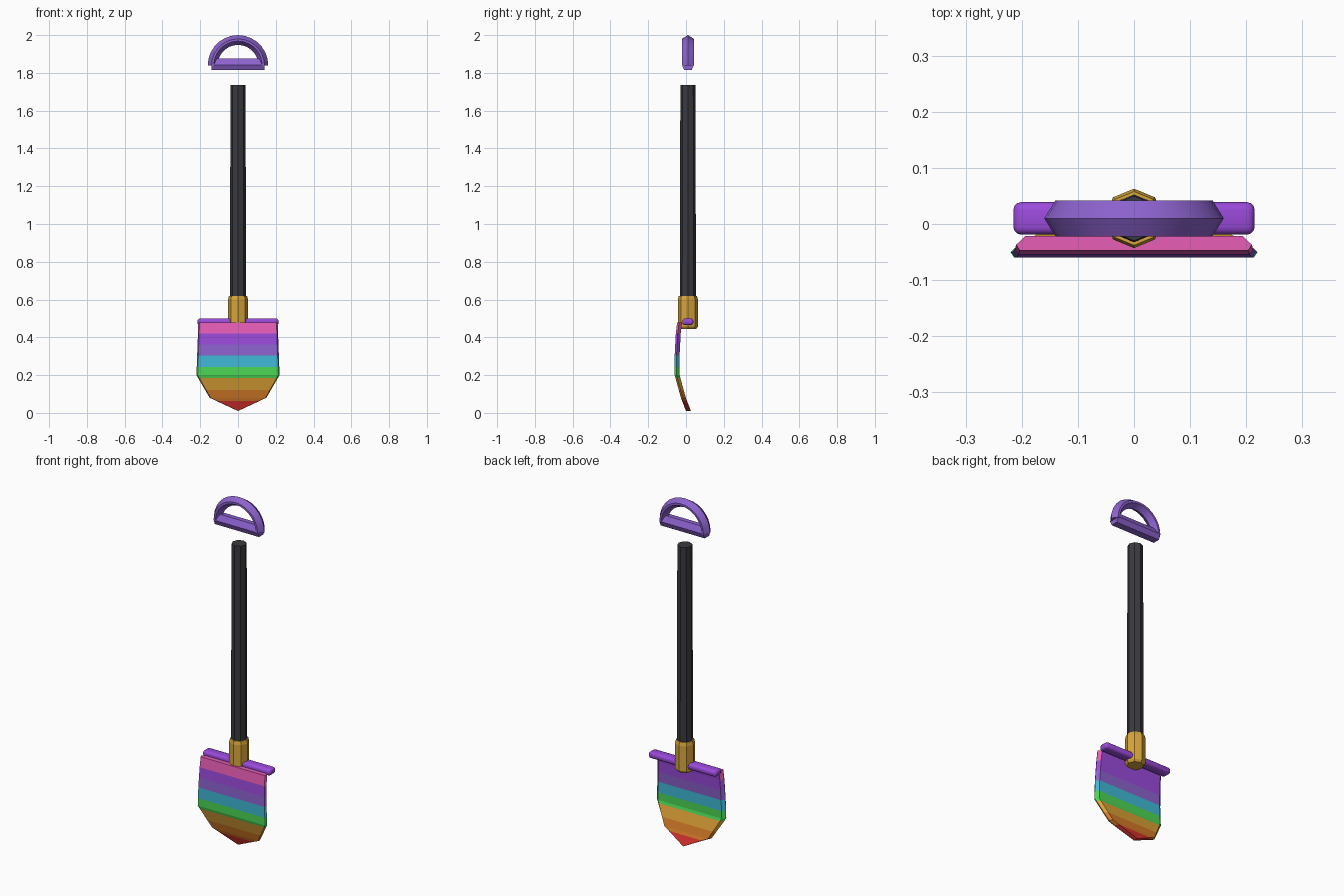
import bpy, bmesh, math
from mathutils import Vector

if "Cube" in bpy.data.objects:
    bpy.data.objects.remove(bpy.data.objects["Cube"])


def material(name, rgb):
    lin = [((c / 255 + 0.055) / 1.055) ** 2.4 for c in rgb] + [1]
    m = bpy.data.materials.new(name)
    m.use_nodes = True
    m.diffuse_color = lin
    m.node_tree.nodes["Principled BSDF"].inputs["Base Color"].default_value = lin
    return m


pink = material("pink", (235, 95, 185))
purple = material("purple", (155, 75, 220))
violet = material("violet", (140, 98, 205))
cyan = material("cyan", (64, 185, 215))
green = material("green", (75, 215, 85))
amber = material("amber", (222, 163, 55))
orange = material("orange", (215, 125, 40))
red = material("red", (220, 50, 45))
charcoal = material("charcoal", (58, 58, 64))
gold = material("gold", (216, 166, 60))

CY = 0.01  # depth of the shaft axis


def finish(name, bm, mats, smooth=False):
    bmesh.ops.recalc_face_normals(bm, faces=bm.faces)
    mesh = bpy.data.meshes.new(name)
    bm.to_mesh(mesh)
    bm.free()
    for m in mats:
        mesh.materials.append(m)
    ob = bpy.data.objects.new(name, mesh)
    bpy.context.collection.objects.link(ob)
    if smooth:
        bpy.ops.object.select_all(action="DESELECT")
        ob.select_set(True)
        bpy.context.view_layer.objects.active = ob
        bpy.ops.object.shade_smooth_by_angle(angle=math.radians(30))
    return ob


def loft(rings):
    """Skin a list of equal closed rings and cap both ends."""
    bm = bmesh.new()
    loops = [[bm.verts.new(p) for p in ring] for ring in rings]
    n = len(loops[0])
    for a, b in zip(loops, loops[1:]):
        for i in range(n):
            j = (i + 1) % n
            bm.faces.new((a[i], a[j], b[j], b[i]))
    bm.faces.new(loops[0])
    bm.faces.new(loops[-1])
    bmesh.ops.remove_doubles(bm, verts=bm.verts, dist=1e-5)
    return bm


def octagon(r, z):
    return [Vector((r * math.cos(i * math.pi / 4), CY + r * math.sin(i * math.pi / 4), z))
            for i in range(8)]


# Shaft and the metal socket at its foot
finish("shaft", loft([octagon(0.043, 0.47), octagon(0.040, 1.735)]), [charcoal])
finish("socket", loft([octagon(r, z) for r, z in
       ((0.044, 0.445), (0.053, 0.457), (0.053, 0.60), (0.048, 0.62))]), [gold])

# Handle: swept half-circle arch and a straight grip
arch_section = [(0.16, 0), (0.14, 0.032), (0.128, 0.032), (0.108, 0),
                (0.128, -0.032), (0.14, -0.032)]
SEG = 14
arch = []
for k in range(SEG + 1):
    a = math.pi * k / SEG
    arch.append([(r * math.cos(a), CY + y, 1.84 + r * math.sin(a)) for r, y in arch_section])
finish("handle_arch", loft(arch), [violet], smooth=True)

grip_section = [(-0.02, 1.815), (-0.032, 1.843), (-0.014, 1.876),
                (0.014, 1.876), (0.032, 1.843), (0.02, 1.815)]
finish("handle_grip", loft([[(x, CY + y, z) for y, z in grip_section]
                            for x in (-0.14, 0.14)]), [violet])

# Rounded foot rest across the top of the blade
bm = bmesh.new()
bmesh.ops.create_cube(bm, size=1)
for v in bm.verts:
    v.co = Vector((v.co.x * 0.43, v.co.y * 0.058 + CY, v.co.z * 0.036 + 0.482))
bmesh.ops.bevel(bm, geom=bm.edges[:], offset=0.014, segments=3, profile=0.5, affect="EDGES")
finish("foot_rest", bm, [purple], smooth=True)

# Blade: six-sided sections stacked downwards
WIDTH = [(0.01, 0), (0.08, 0.15), (0.2, 0.22), (0.478, 0.21)]
FRONT = [(0.01, 0.0), (0.08, -0.027), (0.2, -0.06), (0.305, -0.06), (0.42, -0.054), (0.478, -0.047)]


def sample(table, z):
    for (z0, v0), (z1, v1) in zip(table, table[1:]):
        if z <= z1:
            return v0 + (v1 - v0) * (z - z0) / (z1 - z0)
    return table[-1][1]


BANDS = [0.42, 0.362, 0.305, 0.243, 0.185, 0.122, 0.063]  # colour borders, top down
levels = sorted(set(BANDS + [0.01, 0.08, 0.2, 0.478]))
blade = []
for z in levels:
    w, y = sample(WIDTH, z), sample(FRONT, z)
    blade.append([(-0.97 * w, y, z), (0.97 * w, y, z), (w, y + 0.01, z),
                  (0.92 * w, y + 0.026, z), (-0.92 * w, y + 0.026, z), (-w, y + 0.01, z)])
bm = loft(blade)
bmesh.ops.dissolve_degenerate(bm, dist=1e-5, edges=bm.edges)
bmesh.ops.recalc_face_normals(bm, faces=bm.faces)
for f in bm.faces:
    z = f.calc_center_bounds().z
    f.material_index = sum(z < b for b in BANDS)
    # the back starts with purple instead of pink
    if f.material_index == 0 and f.normal.y > 0.9:
        f.material_index = 1
finish("blade", bm, [pink, purple, violet, cyan, green, amber, orange, red])
